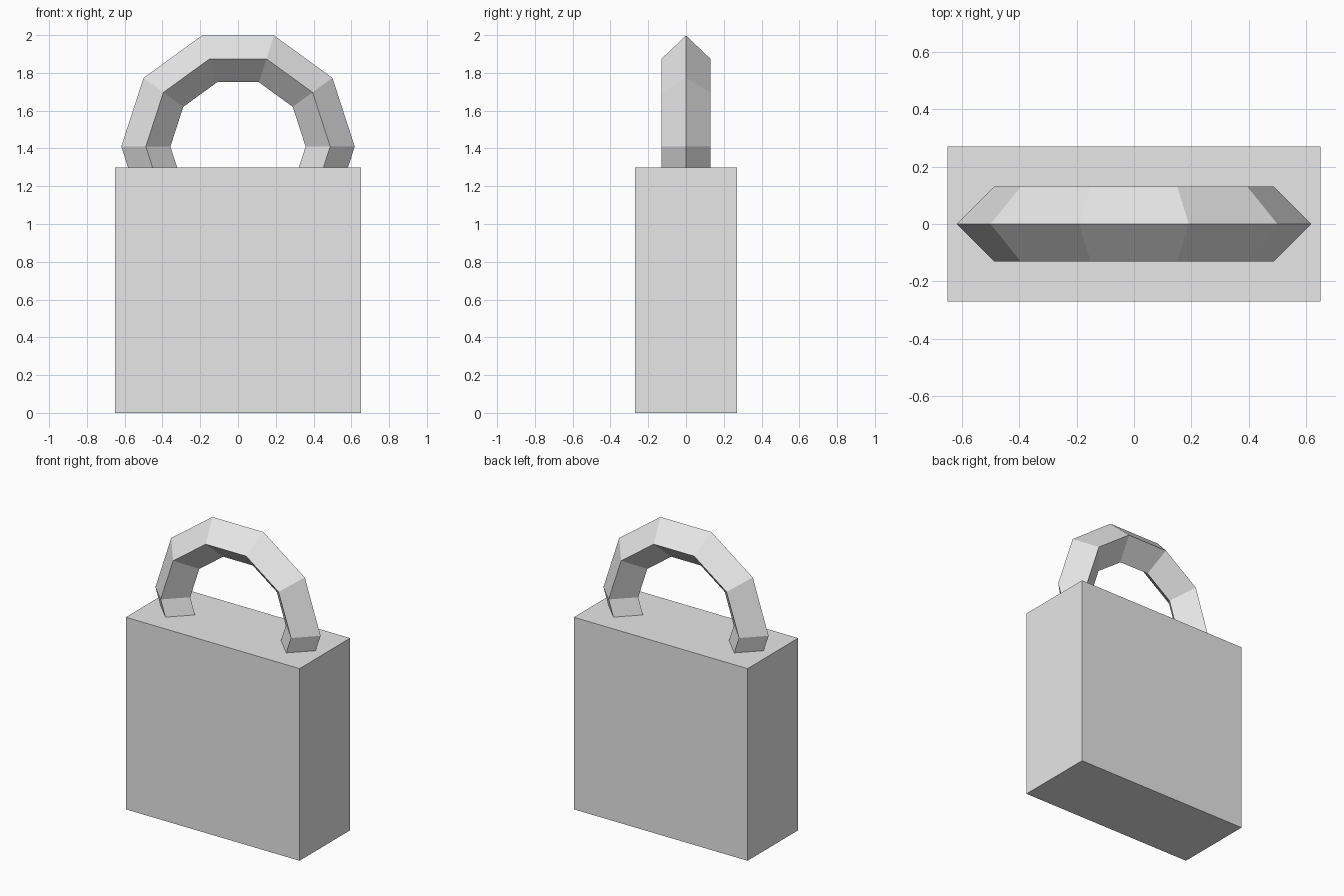
import bpy, bmesh, math

if "Cube" in bpy.data.objects:
    bpy.data.objects.remove(bpy.data.objects["Cube"])

grey = bpy.data.materials.new("plain grey")
grey.diffuse_color = (0.8, 0.8, 0.8, 1)
grey.use_nodes = True
grey.node_tree.nodes["Principled BSDF"].inputs["Base Color"].default_value = grey.diffuse_color


def make_object(name, bm):
    """Turn a bmesh into a flat-shaded grey object."""
    bmesh.ops.recalc_face_normals(bm, faces=bm.faces)
    mesh = bpy.data.meshes.new(name)
    bm.to_mesh(mesh)
    bm.free()
    mesh.materials.append(grey)
    obj = bpy.data.objects.new(name, mesh)
    bpy.context.collection.objects.link(obj)
    return obj


# Lock body: plain block standing on the floor
bm = bmesh.new()
bmesh.ops.create_cube(bm, size=1)
bmesh.ops.scale(bm, vec=(1.3, 0.54, 1.3), verts=bm.verts)
bmesh.ops.translate(bm, vec=(0, 0, 0.65), verts=bm.verts)
make_object("lock_body", bm)

# Shackle: ten-sided ring with a diamond section, lower half sunk in the body
SEGMENTS, SIDES = 10, 4
RADIUS, THICKNESS, CENTRE_Z = 0.488, 0.13, 1.41
bm = bmesh.new()
rings = []
for i in range(SEGMENTS):
    a = math.tau * i / SEGMENTS
    ring = []
    for j in range(SIDES):
        b = math.tau * j / SIDES
        r = RADIUS + THICKNESS * math.cos(b)
        ring.append(bm.verts.new((r * math.cos(a), THICKNESS * math.sin(b),
                                  CENTRE_Z + r * math.sin(a))))
    rings.append(ring)
for i in range(SEGMENTS):
    p, q = rings[i], rings[(i + 1) % SEGMENTS]
    for j in range(SIDES):
        k = (j + 1) % SIDES
        bm.faces.new((p[j], p[k], q[k], q[j]))
make_object("shackle", bm)
